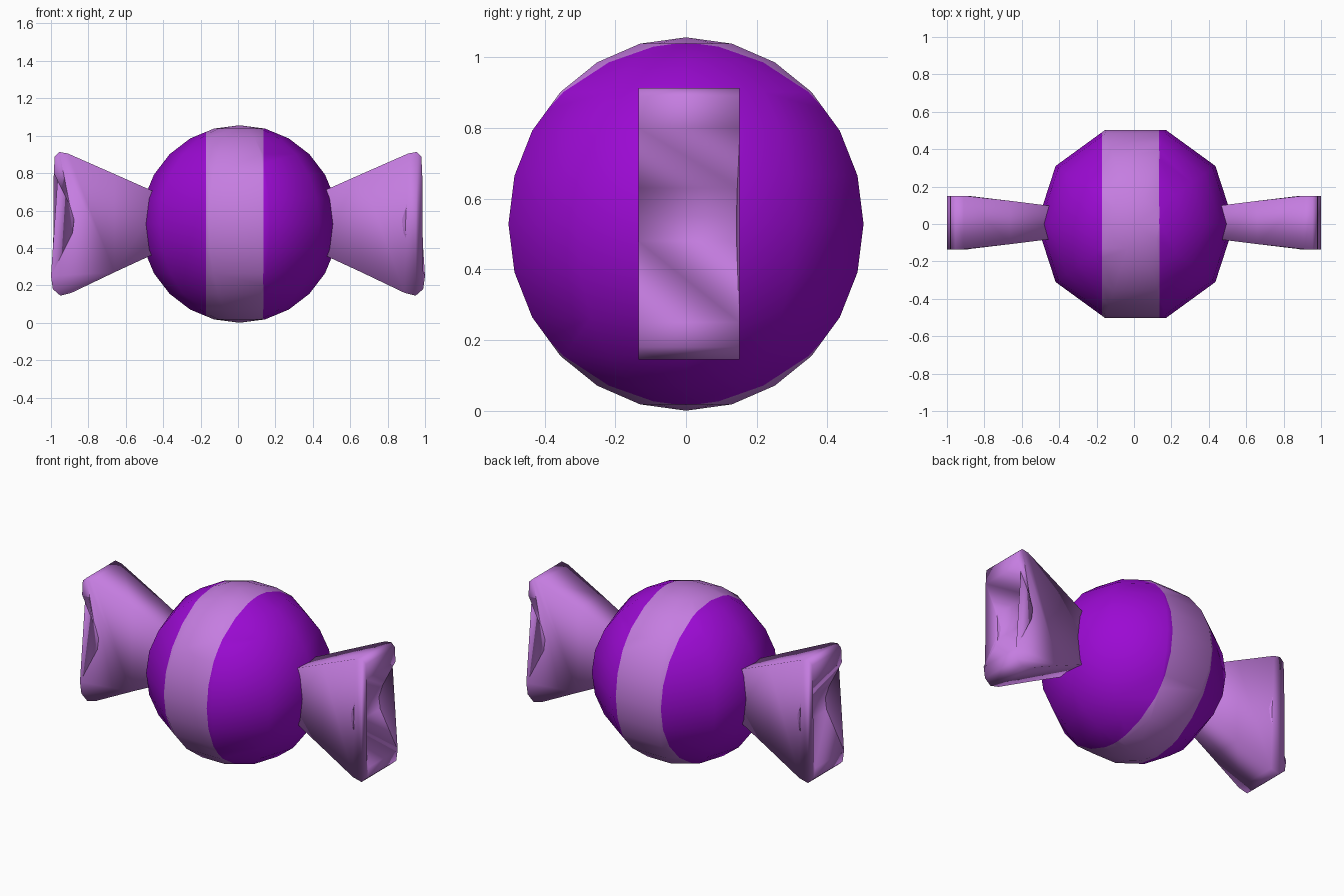
import bpy, bmesh, math
from mathutils import Matrix, Vector

if "Cube" in bpy.data.objects:
    bpy.data.objects.remove(bpy.data.objects["Cube"])


def material(name, rgb):
    m = bpy.data.materials.new(name)
    m.diffuse_color = (*rgb, 1)
    m.use_nodes = True
    m.node_tree.nodes["Principled BSDF"].inputs["Base Color"].default_value = m.diffuse_color
    return m


DEEP = material("deep purple", (0.33, 0.003, 0.65))
LILAC = material("lilac", (0.56, 0.205, 0.75))


def finish(bm, name, mats):
    bmesh.ops.recalc_face_normals(bm, faces=bm.faces)
    for f in bm.faces:
        f.smooth = True
    me = bpy.data.meshes.new(name)
    bm.to_mesh(me)
    bm.free()
    for m in mats:
        me.materials.append(m)
    ob = bpy.data.objects.new(name, me)
    bpy.context.collection.objects.link(ob)
    return ob


# Round sweet: ten-sided low-poly ball with a lilac band cut into it
bm = bmesh.new()
bmesh.ops.create_uvsphere(bm, u_segments=10, v_segments=12, radius=0.528,
                          matrix=Matrix.Translation((0.008, 0, 0.528))
                          @ Matrix.Rotation(math.radians(18), 4, 'Z'))
BAND = (-0.17, 0.135)
for x in BAND:
    bmesh.ops.bisect_plane(bm, geom=bm.verts[:] + bm.edges[:] + bm.faces[:],
                           plane_co=(x, 0, 0), plane_no=(1, 0, 0))
for f in bm.faces:
    f.material_index = int(BAND[0] < f.calc_center_median().x < BAND[1])
finish(bm, "sweet", [DEEP, LILAC])

# Twisted wrapper ends: forked profile, thicker towards the tips
PROFILE = [(0.40, 0.68), (0.66, 0.795), (0.91, 0.905), (0.955, 0.913), (0.98, 0.89),
           (0.985, 0.80), (0.90, 0.63), (0.876, 0.55), (0.885, 0.48), (1.0, 0.25),
           (0.99, 0.18), (0.95, 0.145), (0.89, 0.16), (0.66, 0.27), (0.40, 0.39)]


def wrapper_end(side, name):
    bm = bmesh.new()
    rings = []
    for s in (-1, 1):
        rings.append([bm.verts.new((side * x, 0.008 + s * min(0.143, 0.093 + 0.125 * (x - 0.48)), z))
                      for x, z in PROFILE])
    n = len(PROFILE)
    caps = [bm.faces.new(r) for r in rings]
    for i in range(n):
        j = (i + 1) % n
        bm.faces.new((rings[0][i], rings[0][j], rings[1][j], rings[1][i]))
    bmesh.ops.triangulate(bm, faces=caps)
    finish(bm, name, [LILAC])


wrapper_end(1, "right_wrapper_end")
wrapper_end(-1, "left_wrapper_end")
